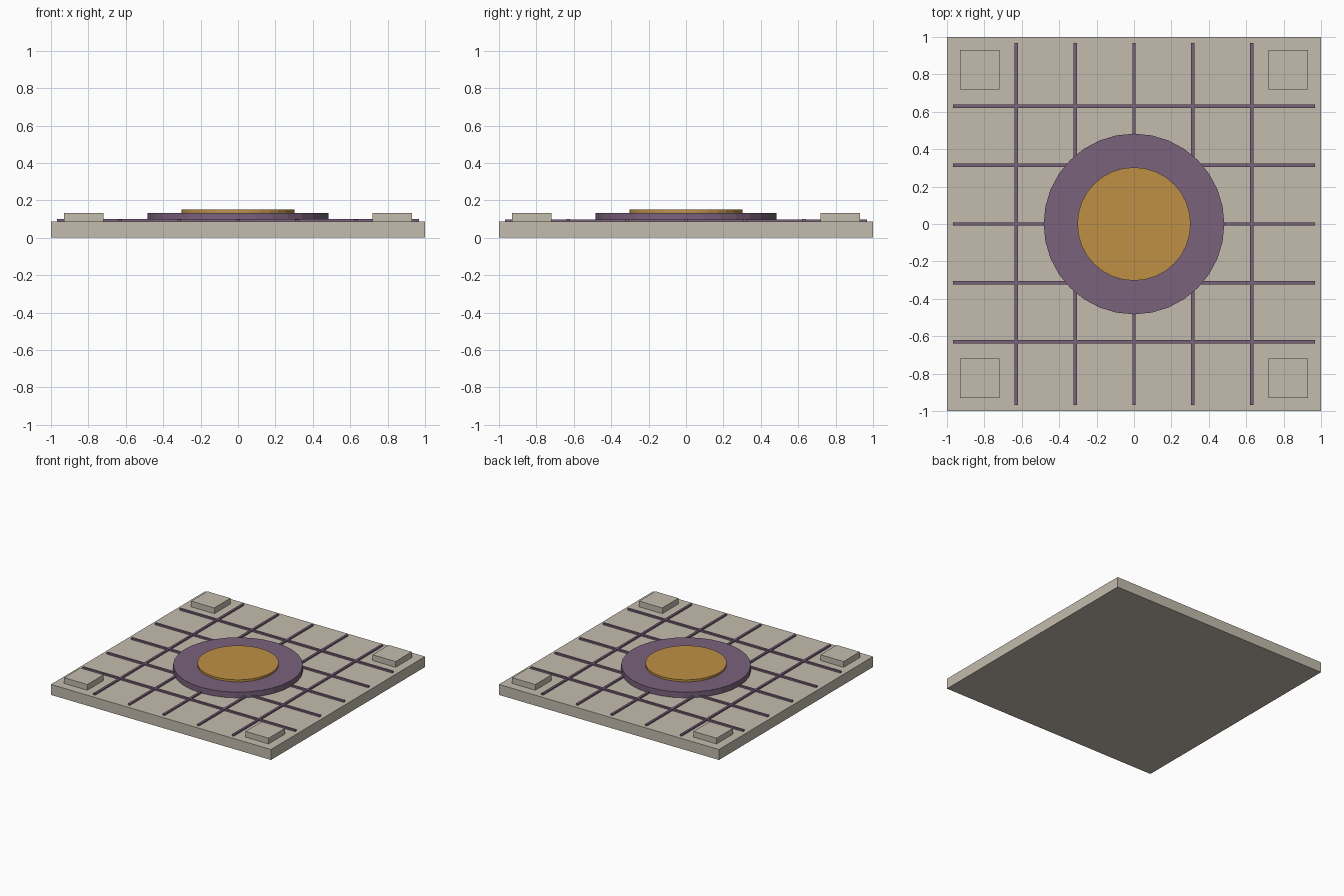
import bpy

if "Cube" in bpy.data.objects:
    bpy.data.objects.remove(bpy.data.objects["Cube"])


def make_material(name, rgb):
    mat = bpy.data.materials.new(name)
    mat.diffuse_color = (*rgb, 1.0)
    mat.use_nodes = True
    mat.node_tree.nodes["Principled BSDF"].inputs["Base Color"].default_value = mat.diffuse_color
    return mat


STONE = make_material("warm_stone", (0.55, 0.50, 0.42))
PURPLE = make_material("dusty_purple", (0.195, 0.122, 0.202))
GOLD = make_material("old_gold", (0.52, 0.28, 0.06))


def box(name, x, y, z0, z1, sx, sy, mat):
    bpy.ops.mesh.primitive_cube_add(size=1, location=(x, y, (z0 + z1) / 2))
    ob = bpy.context.object
    ob.name = name
    ob.scale = (sx, sy, z1 - z0)
    bpy.ops.object.transform_apply(location=False, rotation=False, scale=True)
    ob.data.materials.append(mat)
    return ob


def disc(name, radius, z0, z1, mat):
    bpy.ops.mesh.primitive_cylinder_add(
        vertices=32, radius=radius, depth=z1 - z0, location=(0, 0, (z0 + z1) / 2))
    ob = bpy.context.object
    ob.name = name
    ob.data.materials.append(mat)
    return ob


SLAB_TOP = 0.086

# Square floor slab
box("floor_slab", 0, 0, 0, SLAB_TOP, 2, 2, STONE)

# Grid of thin raised strips, running both ways
for i in range(-2, 3):
    offset = i * 0.315
    box("strip_lengthwise", offset, 0, SLAB_TOP - 0.004, 0.098, 0.018, 1.935, PURPLE)
    box("strip_crosswise", 0, offset, SLAB_TOP - 0.004, 0.099, 1.935, 0.018, PURPLE)

# Corner pads
for sx in (-1, 1):
    for sy in (-1, 1):
        box("corner_pad", sx * 0.824, sy * 0.824, SLAB_TOP, 0.133, 0.21, 0.21, STONE)

# Central stepped medallion
disc("medallion_base", 0.483, SLAB_TOP, 0.133, PURPLE)
disc("medallion_inlay", 0.303, 0.133, 0.15, GOLD)
